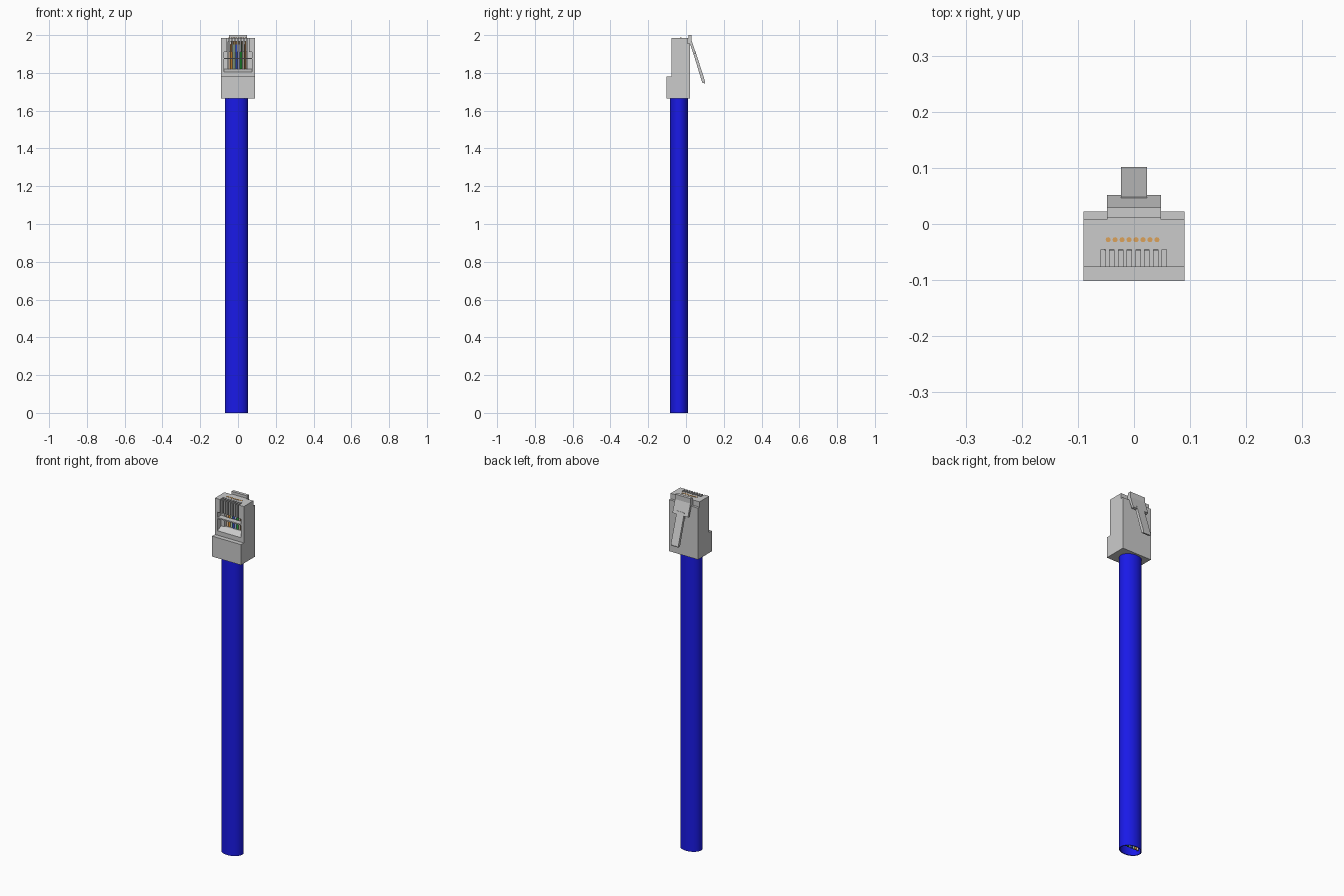
import bpy, bmesh
from math import cos, sin, pi

if "Cube" in bpy.data.objects:
    bpy.data.objects.remove(bpy.data.objects["Cube"])


def material(name, rgb):
    m = bpy.data.materials.new(name)
    m.diffuse_color = (*rgb, 1)
    m.use_nodes = True
    m.node_tree.nodes["Principled BSDF"].inputs["Base Color"].default_value = m.diffuse_color
    return m


def finish(name, bm, mat=None):
    bmesh.ops.recalc_face_normals(bm, faces=bm.faces)
    me = bpy.data.meshes.new(name)
    bm.to_mesh(me)
    bm.free()
    ob = bpy.data.objects.new(name, me)
    bpy.context.collection.objects.link(ob)
    if mat:
        me.materials.append(mat)
    return ob


def prism(name, x0, x1, profile):
    """Extrude a (y, z) outline along x."""
    bm = bmesh.new()
    face = bm.faces.new([bm.verts.new((x0, y, z)) for y, z in profile])
    ext = bmesh.ops.extrude_face_region(bm, geom=[face])["geom"]
    moved = [v for v in ext if isinstance(v, bmesh.types.BMVert)]
    bmesh.ops.translate(bm, vec=(x1 - x0, 0, 0), verts=moved)
    return finish(name, bm)


def box(name, x0, x1, y0, y1, z0, z1):
    return prism(name, x0, x1, [(y0, z0), (y1, z0), (y1, z1), (y0, z1)])


def smooth(ob):
    bpy.ops.object.select_all(action='DESELECT')
    ob.select_set(True)
    bpy.context.view_layer.objects.active = ob
    bpy.ops.object.shade_smooth_by_angle()


def rod(name, x, y, r, z0, z1, mat):
    bm = bmesh.new()
    bmesh.ops.create_cone(bm, cap_ends=True, segments=16, radius1=r, radius2=r, depth=z1 - z0)
    bmesh.ops.translate(bm, vec=(x, y, (z0 + z1) / 2), verts=bm.verts)
    smooth(finish(name, bm, mat))


# plug body, with the thicker lower front
body = prism("plug_body", -0.09, 0.09, [
    (-0.102, 1.665), (0.022, 1.665), (0.022, 1.985),
    (-0.077, 1.985), (-0.077, 1.78), (-0.102, 1.78)])

# cutters: wire cavity, two front windows, rear corner notches, contact slots
cutters = [
    box("cut_cavity", -0.053, 0.049, -0.046, -0.018, 1.82, 1.965),
    box("cut_upper_window", -0.074, 0.074, -0.12, -0.044, 1.88, 1.91),
    prism("cut_lower_window", -0.074, 0.074, [
        (-0.12, 1.79), (-0.077, 1.805), (-0.044, 1.82), (-0.044, 1.873), (-0.12, 1.873)]),
    box("cut_notch_left", -0.12, -0.048, 0.008, 0.05, 1.955, 2.05),
    box("cut_notch_right", 0.048, 0.12, 0.008, 0.05, 1.955, 2.05)]
for i in range(8):
    x = -0.055 + i * 0.0156
    cutters.append(box("cut_slot", x - 0.004, x + 0.004, -0.12, -0.045, 1.90, 2.05))
bpy.context.view_layer.objects.active = body
for c in cutters:
    c.hide_render = True
    mod = body.modifiers.new("cut", 'BOOLEAN')
    mod.operation = 'DIFFERENCE'
    mod.solver = 'EXACT'
    mod.object = c
    bpy.ops.object.modifier_apply(modifier=mod.name)
    bpy.data.objects.remove(c)

# locking clip: wide root and narrow lever
prism("clip_root", -0.048, 0.048, [
    (0.012, 2.0), (0.029, 2.0), (0.029, 1.972), (0.052, 1.903),
    (0.04, 1.899), (0.019, 1.96), (0.012, 1.96)])
prism("clip_lever", -0.023, 0.023, [
    (0.042, 1.92), (0.048, 1.92), (0.102, 1.752), (0.1, 1.744), (0.086, 1.748), (0.038, 1.905)])

# blue oval cable jacket, hollow inside
cx, cy, n = -0.008, -0.037, 48
rings = [(0.061, 0.048, 0), (0.061, 0.048, 1.668), (0.056, 0.043, 1.668), (0.056, 0.043, 0)]
bm = bmesh.new()
loops = [[bm.verts.new((cx + a * cos(2 * pi * k / n), cy + b * sin(2 * pi * k / n), z))
          for k in range(n)] for a, b, z in rings]
for r in range(4):
    p, q = loops[r], loops[(r + 1) % 4]
    for k in range(n):
        j = (k + 1) % n
        bm.faces.new((p[k], p[j], q[j], q[k]))
smooth(finish("cable_jacket", bm, material("blue_jacket", (0.01, 0.01, 0.8))))

# eight coloured wires with copper tips
copper = material("copper", (0.72, 0.36, 0.1))
colours = {"orange_white": (0.85, 0.6, 0.4), "orange": (0.8, 0.3, 0.03),
           "green_white": (0.5, 0.75, 0.5), "blue": (0.03, 0.08, 0.6),
           "blue_white": (0.45, 0.5, 0.8), "green": (0.02, 0.45, 0.05),
           "brown_white": (0.6, 0.5, 0.4), "brown": (0.2, 0.09, 0.03)}
for i, (name, rgb) in enumerate(colours.items()):
    x = -0.046 + i * 0.0124
    rod("wire_" + name, x, -0.028, 0.0055, 0.01, 1.95, material(name, rgb))
    rod("wire_tip_" + name, x, -0.028, 0.0045, 1.94, 1.987, copper)
